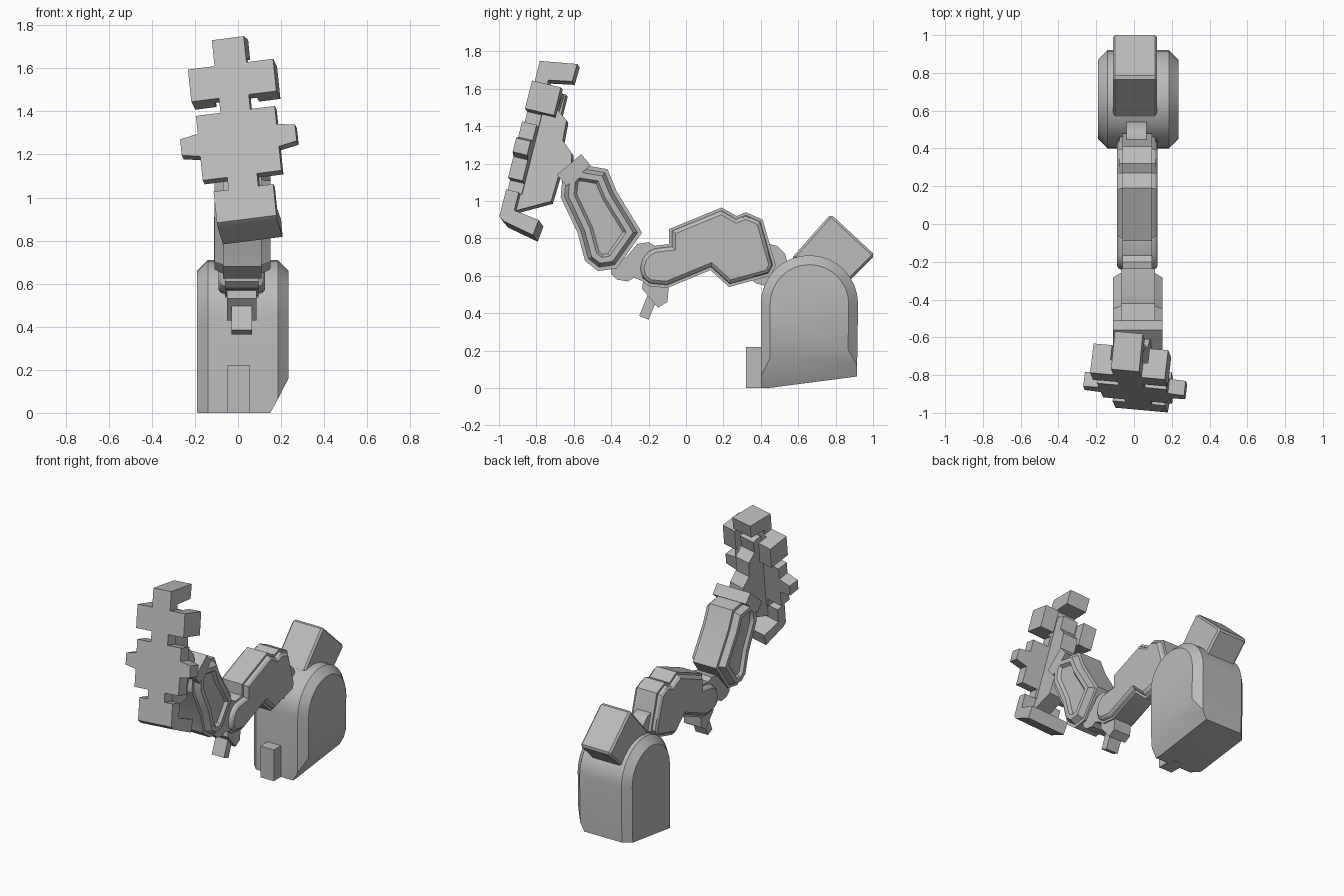
import bpy, bmesh, math
from mathutils import Matrix, Vector

cube = bpy.data.objects.get("Cube")
if cube:
    bpy.data.objects.remove(cube)

grey = bpy.data.materials.new("plain grey")
grey.use_nodes = True
grey.diffuse_color = (0.5, 0.5, 0.5, 1)
grey.node_tree.nodes["Principled BSDF"].inputs["Base Color"].default_value = (0.5, 0.5, 0.5, 1)
parts = []


def finish(name, bm, matrix=None):
    bmesh.ops.recalc_face_normals(bm, faces=bm.faces[:])
    if matrix:
        bm.transform(matrix)
    mesh = bpy.data.meshes.new(name)
    bm.to_mesh(mesh)
    bm.free()
    mesh.materials.append(grey)
    obj = bpy.data.objects.new(name, mesh)
    bpy.context.collection.objects.link(obj)
    parts.append(obj)
    return obj


def prism(profile, x0, x1, steps=()):
    """Extrude a (y, z) profile along x, then step both caps by (inset, height)."""
    bm = bmesh.new()
    base = bm.faces.new([bm.verts.new((x0, y, z)) for y, z in profile])
    out = bmesh.ops.extrude_face_region(bm, geom=[base], use_keep_orig=True)
    cap = [f for f in out["geom"] if isinstance(f, bmesh.types.BMFace)][0]
    bmesh.ops.translate(bm, verts=cap.verts[:], vec=(x1 - x0, 0, 0))
    bmesh.ops.recalc_face_normals(bm, faces=bm.faces[:])
    for face in (base, cap):
        for inset, height in steps:
            bmesh.ops.inset_region(bm, faces=[face], thickness=inset, depth=height,
                                   use_even_offset=True, use_boundary=True)
    return bm


def slice_off(bm, point, normal):
    """Remove everything beyond a plane and close the cut."""
    geom = bm.verts[:] + bm.edges[:] + bm.faces[:]
    bmesh.ops.bisect_plane(bm, geom=geom, plane_co=point, plane_no=normal, clear_outer=True)
    bmesh.ops.holes_fill(bm, edges=[e for e in bm.edges if e.is_boundary], sides=0)


def arc(y, z, r, start, end, n):
    angles = [math.radians(start + (end - start) * i / n) for i in range(n + 1)]
    return [(y + r * math.cos(a), z + r * math.sin(a)) for a in angles]


# Shoulder housing: rounded top, chamfered sides, slanted underside
pod = prism([(0.40, -0.2), (0.91, -0.2)] + arc(0.66, 0.45, 0.26, 0, 180, 16),
            -0.14, 0.185, [(0.05, 0.05)])
slice_off(pod, (0, 0, 0), (0, 0, -1))
slice_off(pod, (0, 0.44, 0), (0, 0.13, -1))
slice_off(pod, (0.15, 0.4, 0), (1.83, 0.11, -1))
finish("shoulder_housing", pod)

# Blocks fixed to the housing
finish("shoulder_front_block", prism(
    [(0.32, 0), (0.45, 0), (0.45, 0.22), (0.32, 0.22)], -0.05, 0.055))
finish("shoulder_top_block", prism(
    [(0.57, 0.70), (0.765, 0.92), (0.785, 0.92), (1.0, 0.72), (1.0, 0.70), (0.84, 0.54)],
    -0.10, 0.11, [(0.012, 0.012)]))

# Upper arm with stepped side plates
finish("shoulder_joint", prism(arc(0.43, 0.66, 0.115, 0, 330, 11), -0.04, 0.065))
finish("upper_arm", prism(
    [(-0.26, 0.64), (-0.245, 0.70), (-0.21, 0.74), (-0.17, 0.76), (-0.09, 0.77),
     (-0.09, 0.85), (0.19, 0.965), (0.27, 0.92), (0.32, 0.94), (0.41, 0.90),
     (0.48, 0.655), (0.45, 0.60), (0.23, 0.54), (0.13, 0.63), (-0.10, 0.535),
     (-0.20, 0.545), (-0.245, 0.58)],
    -0.06, 0.095, [(0.015, 0), (0.006, 0.018), (0.014, 0.012)]))

# Elbow joint and the peg below it
finish("elbow_joint", prism(
    [(-0.40, 0.66), (-0.40, 0.61), (-0.37, 0.58), (-0.31, 0.57), (-0.28, 0.59),
     (-0.2, 0.56), (-0.12, 0.60), (-0.11, 0.70), (-0.15, 0.75), (-0.2, 0.78),
     (-0.26, 0.77), (-0.32, 0.70)], -0.06, 0.095))
finish("peg_bracket", prism(
    [(-0.23, 0.57), (-0.235, 0.53), (-0.20, 0.49), (-0.15, 0.43), (-0.10, 0.46),
     (-0.09, 0.56)], -0.05, 0.085))
finish("elbow_peg", prism(
    [(-0.25, 0.385), (-0.20, 0.365), (-0.145, 0.50), (-0.20, 0.51)], -0.03, 0.065))

# Forearm with raised rims and sunken side panels
finish("forearm", prism(
    [(-0.67, 1.02), (-0.66, 1.13), (-0.60, 1.20), (-0.42, 1.17), (-0.37, 1.05),
     (-0.235, 0.83), (-0.37, 0.64), (-0.47, 0.625), (-0.54, 0.68), (-0.58, 0.83)],
    -0.07, 0.11, [(0.02, 0), (0.02, 0.04), (0.03, 0), (0.015, -0.02)]))
finish("wrist_block", prism(
    [(-0.69, 1.14), (-0.56, 1.25), (-0.51, 1.19), (-0.64, 1.08)], -0.11, 0.15))

# Hand frame: lateral, back and up axes, tilted and slightly turned
up = Vector((-0.1, 0.24, 0.96)).normalized()
back = up.cross(Vector((0.98, -0.09, 0.12))).normalized()
side = back.cross(up)
hand = Matrix((side, back, up)).transposed().to_4x4()
hand.translation = (0.04, -0.985, 0.90)


def hand_prism(name, profile, u0, u1):
    finish(name, prism(profile, u0, u1), hand)


def hand_box(name, u0, u1, w0, w1, depth=0.08):
    hand_prism(name, [(0, w0), (depth, w0), (depth, w1), (0, w1)], u0, u1)


# Hooked lower and upper claws
hand_prism("lower_claw", [(0, 0), (0, 0.15), (0.07, 0.15), (0.07, 0.05), (0.21, 0.03),
                          (0.2, -0.056), (0.03, -0.02)], -0.14, 0.14)
hand_prism("upper_claw", [(0, 0.74), (0, 0.87), (0.2, 0.9), (0.196, 0.803),
                          (0.07, 0.78), (0.07, 0.74)], -0.075, 0.075)

# Palm plate, necks and crossbar
hand_box("lower_neck", -0.07, 0.07, 0.15, 0.21)
hand_box("palm", -0.185, 0.185, 0.21, 0.52)
hand_box("upper_neck", -0.07, 0.07, 0.52, 0.59)
hand_box("crossbar", -0.1, 0.1, 0.59, 0.745)

# Mirrored crossbar ends and tapered side fins
for label, s in (("left", 1), ("right", -1)):
    hand_box(label + "_crossbar_end", *sorted((0.1 * s, 0.2 * s)), 0.59, 0.745, 0.16)
    fin = prism([(0, 0.325), (0.08, 0.325), (0.08, 0.435), (0, 0.435)],
                *sorted((0.18 * s, 0.27 * s)))
    for v in fin.verts:
        if abs(v.co.x) > 0.2:
            v.co.z = 0.38 + (v.co.z - 0.38) * 0.7
    finish(label + "_palm_fin", fin, hand)

# Angular body behind the palm
hand_prism("hand_back", [(0.047, 0.62), (0.09, 0.735), (0.16, 0.73), (0.154, 0.64),
                         (0.215, 0.594), (0.222, 0.484), (0.285, 0.43), (0.30, 0.36),
                         (0.246, 0.296), (0.24, 0.152), (0.07, 0.06)], -0.055, 0.055)

# Smooth only the shallow curved bends
bpy.ops.object.select_all(action="DESELECT")
for obj in parts:
    obj.select_set(True)
bpy.context.view_layer.objects.active = parts[0]
bpy.ops.object.shade_smooth_by_angle(angle=math.radians(30))
